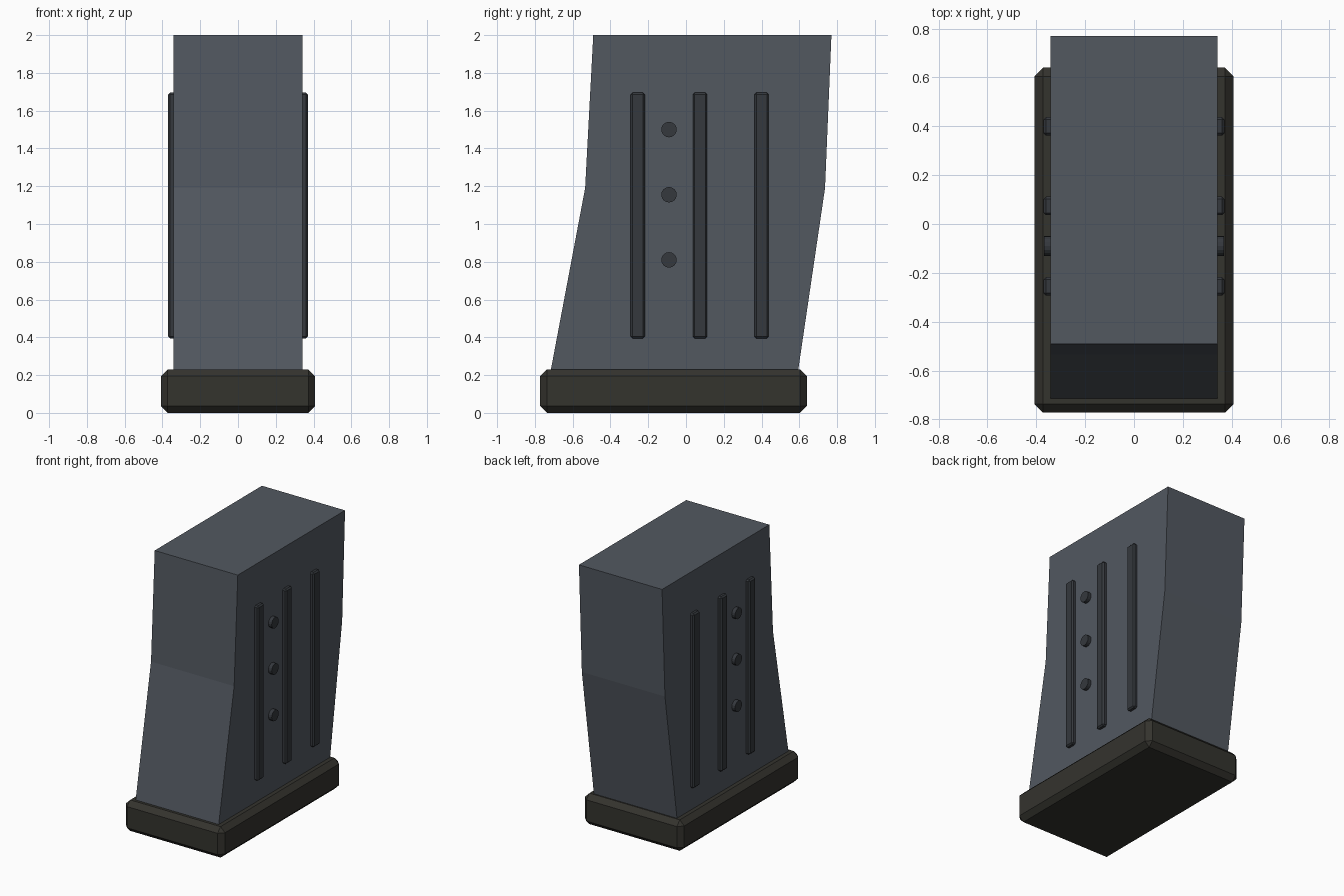
import bpy, bmesh
from math import pi
from mathutils import Matrix

if "Cube" in bpy.data.objects:
    bpy.data.objects.remove(bpy.data.objects["Cube"])


def material(name, rgb):
    m = bpy.data.materials.new(name)
    m.diffuse_color = (*rgb, 1)
    m.use_nodes = True
    m.node_tree.nodes["Principled BSDF"].inputs["Base Color"].default_value = m.diffuse_color
    return m


STEEL = material("steel", (0.085, 0.098, 0.118))
DARK = material("dark_steel", (0.035, 0.04, 0.047))
POLYMER = material("base_polymer", (0.034, 0.033, 0.027))


def add_object(name, bm, mat, bevel=0):
    bmesh.ops.recalc_face_normals(bm, faces=bm.faces)
    mesh = bpy.data.meshes.new(name)
    bm.to_mesh(mesh)
    bm.free()
    mesh.materials.append(mat)
    obj = bpy.data.objects.new(name, mesh)
    bpy.context.collection.objects.link(obj)
    if bevel:
        mod = obj.modifiers.new("chamfer", 'BEVEL')
        mod.width = bevel
        mod.segments = 1
    return obj


def box(name, lo, hi, mat, bevel=0):
    bm = bmesh.new()
    size = [h - l for l, h in zip(lo, hi)]
    mid = [(h + l) / 2 for l, h in zip(lo, hi)]
    bmesh.ops.create_cube(bm, size=1, matrix=Matrix.Translation(mid) @ Matrix.Diagonal((*size, 1)))
    return add_object(name, bm, mat, bevel)


# Bent body: side profile (y, z) extruded across x
HALF_W = 0.342
profile = [(-0.717, 0.22), (0.593, 0.22), (0.736, 1.19),
           (0.77, 2.0), (-0.491, 2.0), (-0.534, 1.19)]
bm = bmesh.new()
face = bm.faces.new([bm.verts.new((-HALF_W, y, z)) for y, z in profile])
ext = bmesh.ops.extrude_face_region(bm, geom=[face], use_keep_orig=True)
bmesh.ops.translate(bm, vec=(2 * HALF_W, 0, 0),
                    verts=[g for g in ext["geom"] if isinstance(g, bmesh.types.BMVert)])
add_object("body", bm, STEEL)

# Chamfered base plate
box("base_plate", (-0.408, -0.772, 0), (0.408, 0.64, 0.23), POLYMER, 0.036)

for side, s in (("left", -1), ("right", 1)):
    # Raised vertical ribs
    for i, y in enumerate((-0.255, 0.074, 0.4)):
        x0, x1 = sorted((s * 0.318, s * 0.37))
        box(f"{side}_rib_{i + 1}", (x0, y - 0.038, 0.395), (x1, y + 0.038, 1.695), DARK, 0.01)
    # Round studs between the first two ribs
    for i, z in enumerate((0.81, 1.155, 1.5)):
        bm = bmesh.new()
        place = Matrix.Translation((s * 0.352, -0.09, z)) @ Matrix.Rotation(pi / 2, 4, 'Y')
        bmesh.ops.create_cone(bm, cap_ends=True, segments=16, radius1=0.041,
                              radius2=0.041, depth=0.034, matrix=place)
        add_object(f"{side}_stud_{i + 1}", bm, DARK)
